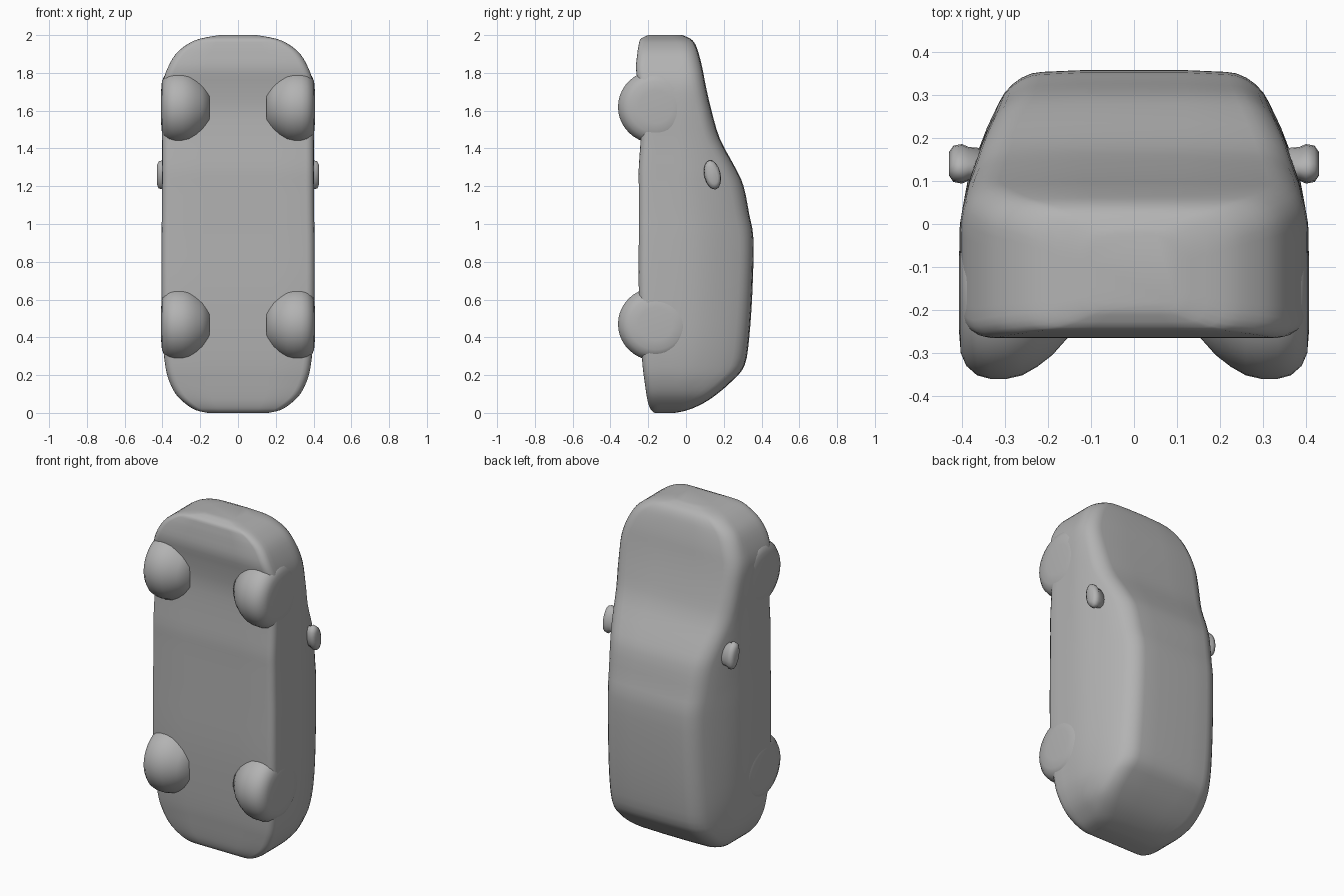
import bpy, bmesh, math

if "Cube" in bpy.data.objects:
    bpy.data.objects.remove(bpy.data.objects["Cube"])

grey = bpy.data.materials.new("plain grey")
grey.diffuse_color = (0.45, 0.45, 0.45, 1)
grey.use_nodes = True
grey.node_tree.nodes["Principled BSDF"].inputs["Base Color"].default_value = grey.diffuse_color


def make_object(name, bm):
    bmesh.ops.recalc_face_normals(bm, faces=bm.faces)
    mesh = bpy.data.meshes.new(name)
    bm.to_mesh(mesh)
    bm.free()
    mesh.materials.append(grey)
    mesh.polygons.foreach_set("use_smooth", [True] * len(mesh.polygons))
    obj = bpy.data.objects.new(name, mesh)
    bpy.context.collection.objects.link(obj)
    return obj


def bridge(bm, rings):
    loops = [[bm.verts.new(p) for p in ring] for ring in rings]
    n = len(loops[0])
    for a, b in zip(loops, loops[1:]):
        for i in range(n):
            j = (i + 1) % n
            bm.faces.new((a[i], a[j], b[j], b[i]))
    bm.faces.new(loops[0])
    bm.faces.new(loops[-1])


def lerp_table(table, v):
    for a, b in zip(table, table[1:]):
        if v <= b[0]:
            t = max(0, (v - a[0]) / (b[0] - a[0]))
            return a[1] + (b[1] - a[1]) * t
    return table[-1][1]


# Body stations, tail to nose: height, underside y, roof y, half width
STATIONS = [
    (0.00, -0.165, -0.06, 0.16), (0.015, -0.185, 0.01, 0.225), (0.05, -0.20, 0.09, 0.28),
    (0.10, -0.21, 0.165, 0.33), (0.17, -0.22, 0.245, 0.365), (0.25, -0.23, 0.31, 0.385),
    (0.40, -0.24, 0.335, 0.40), (0.65, -0.25, 0.352, 0.405), (0.92, -0.25, 0.357, 0.405),
    (1.05, -0.25, 0.335, 0.403), (1.20, -0.25, 0.305, 0.402), (1.30, -0.25, 0.26, 0.402),
    (1.45, -0.24, 0.18, 0.402), (1.60, -0.235, 0.135, 0.405), (1.73, -0.25, 0.105, 0.402),
    (1.82, -0.265, 0.088, 0.375), (1.90, -0.258, 0.068, 0.33), (1.95, -0.25, 0.05, 0.27),
    (1.98, -0.24, 0.025, 0.205), (2.00, -0.20, -0.02, 0.10),
]
# Cabin sides lean inward towards the roof
LEAN = [(-1, 1), (0, 1), (0.1, 0.955), (0.2, 0.87), (0.3, 0.76), (0.36, 0.70)]


def refine(rows, steps=3):
    """Smooth in-between stations (Catmull-Rom)."""
    out = []
    for i in range(len(rows) - 1):
        p = [rows[max(i - 1, 0)], rows[i], rows[i + 1], rows[min(i + 2, len(rows) - 1)]]
        for k in range(steps):
            t = k / steps
            out.append([0.5 * (2 * b + (c - a) * t + (2*a - 5*b + 4*c - d) * t**2
                               + (3*b - a - 3*c + d) * t**3) for a, b, c, d in zip(*p)])
    return out + [list(rows[-1])]


def section(z, y0, y1, w):
    r = min(0.07, 0.3 * (y1 - y0), 0.5 * w)
    rb = r * 0.6
    half = [(0.45 * w, y0)]
    for k in range(5):                                  # lower corner
        a = math.pi / 2 * k / 4
        half.append((w - rb * (1 - math.sin(a)), y0 + rb * (1 - math.cos(a))))
    for k in range(1, 8):                               # door side
        y = y0 + rb + (y1 - r - y0 - rb) * k / 8
        half.append((w * lerp_table(LEAN, y), y))
    for k in range(6):                                  # roof corner
        a = math.pi / 2 * k / 5
        y = y1 - r * (1 - math.sin(a))
        half.append((w * lerp_table(LEAN, y) - r * (1 - math.cos(a)), y - 0.004))
    half.append((0.3 * w, y1))
    return [(x, y, z) for x, y in half] + [(-x, y, z) for x, y in reversed(half)]


bm = bmesh.new()
bridge(bm, [section(*row) for row in refine(STATIONS)])
make_object("car_body", bm)

# Wheels: rounded drums with their axle along x
WHEEL = [(0.15, 0.10), (0.19, 0.145), (0.225, 0.172), (0.26, 0.192), (0.295, 0.20),
         (0.335, 0.20), (0.365, 0.192), (0.39, 0.17), (0.403, 0.14), (0.407, 0.09)]
for side, label in ((1, "right"), (-1, "left")):
    for zc, end in ((1.62, "front"), (0.47, "rear")):
        bm = bmesh.new()
        bridge(bm, [[(side * x, -0.16 + r * math.cos(a), zc + r * 0.97 * math.sin(a))
                     for a in (2 * math.pi * i / 40 for i in range(40))] for x, r in WHEEL])
        make_object(f"{end}_{label}_wheel", bm)

    # Door mirror: rounded pod reaching out of the door
    bm = bmesh.new()
    rings = []
    for x, s in ((0.33, 0.75), (0.385, 0.85), (0.40, 1.0), (0.42, 0.92), (0.43, 0.6)):
        rings.append([(side * x, 0.14 + 0.046 * s * math.cos(a),
                       1.26 + 0.075 * s * math.sin(a) - 0.02 * math.cos(a))
                      for a in (2 * math.pi * i / 16 for i in range(16))])
    bridge(bm, rings)
    make_object(f"{label}_mirror", bm)
